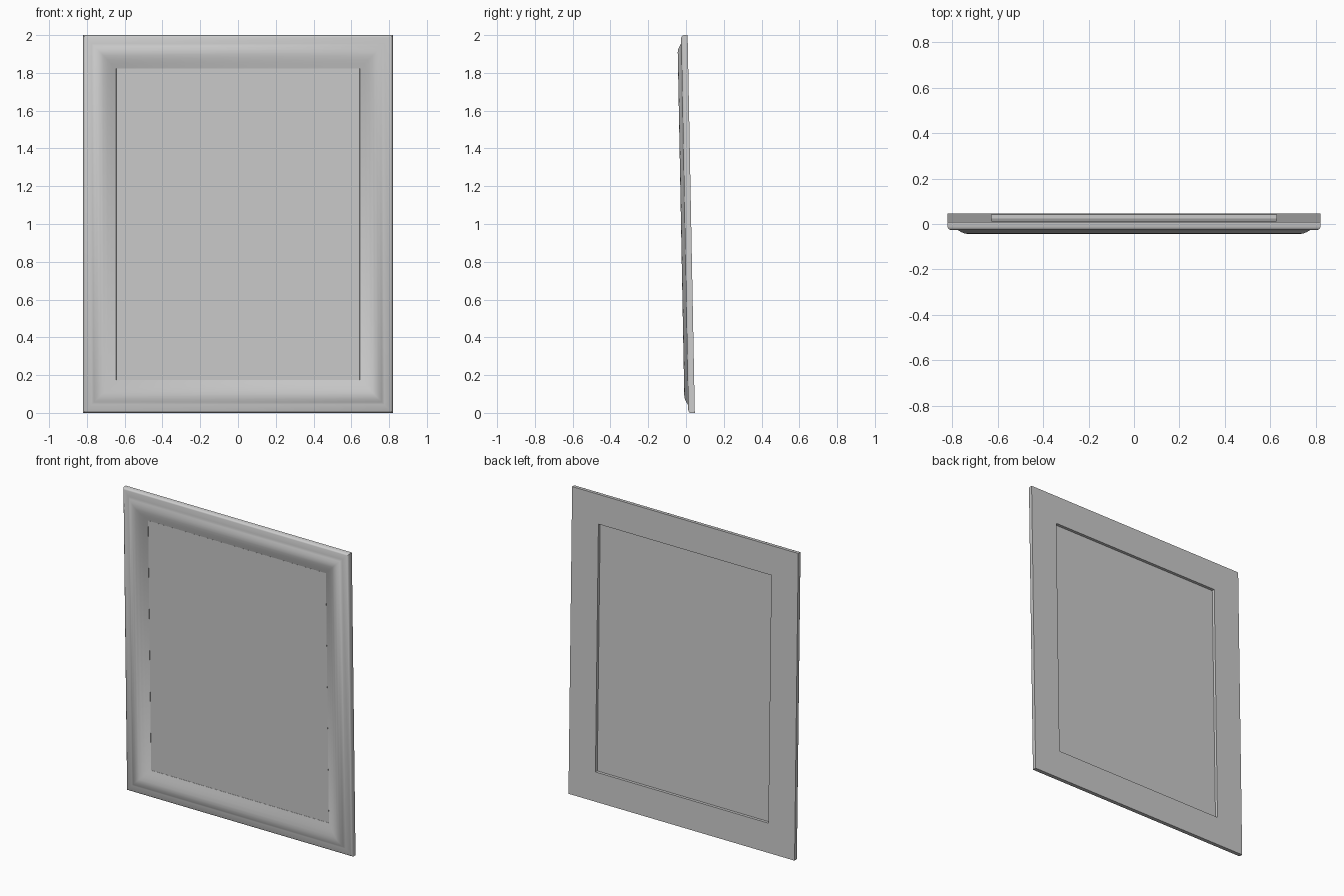
import bpy, bmesh, math
from mathutils import Matrix

cube = bpy.data.objects.get("Cube")
if cube:
    bpy.data.objects.remove(cube, do_unlink=True)

HALF_W, HALF_H = 0.82, 1.0
LEAN = 0.019          # forward tilt in radians
BACK_Y = 0.0275       # back plane before tilting

grey = bpy.data.materials.new("plain_grey")
grey.use_nodes = True
colour = (0.6, 0.6, 0.6, 1)
grey.diffuse_color = colour
grey.node_tree.nodes["Principled BSDF"].inputs["Base Color"].default_value = colour


def finish(name, bm, angle):
    """Tilt the mesh forward, stand it on the floor and shade it."""
    bmesh.ops.recalc_face_normals(bm, faces=bm.faces)
    lift = Matrix.Translation((0, 0, HALF_H - BACK_Y * math.sin(LEAN)))
    bm.transform(lift @ Matrix.Rotation(LEAN, 4, 'X'))
    mesh = bpy.data.meshes.new(name)
    bm.to_mesh(mesh)
    bm.free()
    mesh.materials.append(grey)
    obj = bpy.data.objects.new(name, mesh)
    bpy.context.collection.objects.link(obj)
    bpy.ops.object.select_all(action='DESELECT')
    obj.select_set(True)
    bpy.context.view_layer.objects.active = obj
    bpy.ops.object.shade_smooth_by_angle(angle=math.radians(angle))
    return obj


# Moulding profile: (inset from outer edge, height above the back)
profile = [
    (0, 0), (0, 0.022), (0.004, 0.030), (0.011, 0.034),
    (0.045, 0.036), (0.058, 0.044), (0.073, 0.051), (0.09, 0.054),
    (0.108, 0.051), (0.13, 0.043), (0.15, 0.034), (0.165, 0.027),
    (0.175, 0.0225), (0.176, 0.019), (0.193, 0.019), (0.193, 0),
]

# Mitred frame: sweep the profile round the four corners
bm = bmesh.new()
rings = []
for sx, sz in ((-1, -1), (1, -1), (1, 1), (-1, 1)):
    rings.append([bm.verts.new((sx * (HALF_W - i), BACK_Y - h, sz * (HALF_H - i)))
                  for i, h in profile])
n = len(profile)
for k in range(4):
    a, b = rings[k], rings[(k + 1) % 4]
    for j in range(n):
        m = (j + 1) % n
        bm.faces.new((a[j], b[j], b[m], a[m]))
finish("frame_moulding", bm, 40)

# Flat panel held in the frame's rebate
bm = bmesh.new()
bmesh.ops.create_cube(bm, size=1)
inset, low, high = 0.1755, 0.0192, 0.022
bm.transform(Matrix.Translation((0, BACK_Y - (low + high) / 2, 0))
             @ Matrix.Diagonal((2 * (HALF_W - inset), high - low, 2 * (HALF_H - inset), 1)))
finish("picture_panel", bm, 30)
